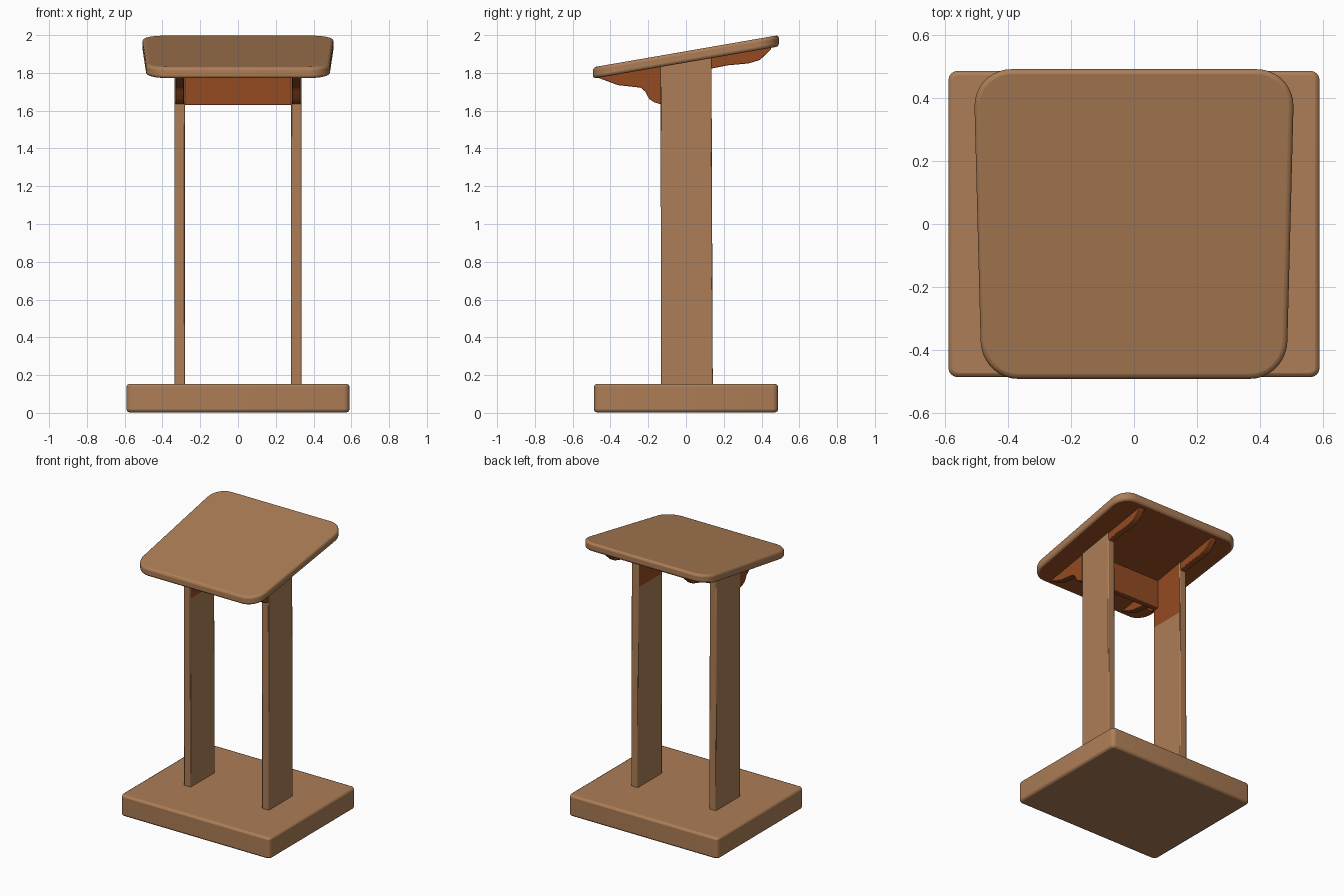
import bpy, bmesh, math
from mathutils import Vector

if "Cube" in bpy.data.objects:
    bpy.data.objects.remove(bpy.data.objects["Cube"])


def material(name, rgb):
    m = bpy.data.materials.new(name)
    m.diffuse_color = (*rgb, 1.0)
    m.use_nodes = True
    m.node_tree.nodes["Principled BSDF"].inputs["Base Color"].default_value = m.diffuse_color
    return m


TAN = material("tan wood", (0.413, 0.205, 0.093))
ORANGE = material("orange wood", (0.300, 0.070, 0.016))


def under(y):
    """Height of the sloping underside of the desk top."""
    return 1.77 + (y + 0.49) * 0.173


def prism(points, offset):
    """Closed solid from an outline swept along a vector."""
    bm = bmesh.new()
    f = bm.faces.new([bm.verts.new(p) for p in points])
    ext = bmesh.ops.extrude_face_region(bm, geom=[f])["geom"]
    bmesh.ops.translate(bm, vec=Vector(offset),
                        verts=[g for g in ext if isinstance(g, bmesh.types.BMVert)])
    bmesh.ops.recalc_face_normals(bm, faces=bm.faces)
    bm.normal_update()
    return bm


def finish(name, bm, mats, bevel, segments=2):
    me = bpy.data.meshes.new(name)
    bm.to_mesh(me)
    bm.free()
    for m in mats:
        me.materials.append(m)
    ob = bpy.data.objects.new(name, me)
    bpy.context.collection.objects.link(ob)
    bpy.ops.object.select_all(action='DESELECT')
    ob.select_set(True)
    bpy.context.view_layer.objects.active = ob
    bpy.ops.object.shade_smooth_by_angle(angle=math.radians(35))
    b = ob.modifiers.new("soft edges", 'BEVEL')
    b.width, b.segments = bevel, segments
    b.limit_method, b.angle_limit = 'ANGLE', math.radians(30)
    b.material = 0
    return ob


def rounded(x0, x1, y0, y1, r, seg, taper=0.0):
    """Rounded rectangle outline, narrower towards the front by taper."""
    pts = []
    for cx, cy, a0 in ((x1 - r, y1 - r, 0), (x0 + r, y1 - r, 90),
                       (x0 + r, y0 + r, 180), (x1 - r, y0 + r, 270)):
        for i in range(seg + 1):
            a = math.radians(a0 + 90 * i / seg)
            x, y = cx + r * math.cos(a), cy + r * math.sin(a)
            pts.append((x * (1 - taper * (y1 - y) / (y1 - y0)), y))
    return pts


# base slab
base = [(x, y, 0.003) for x, y in rounded(-0.59, 0.59, -0.487, 0.487, 0.03, 4)]
finish("base", prism(base, (0, 0, 0.15)), [TAN], 0.014)

# sloping desk top, orange underneath
top = [(x, y, under(y)) for x, y in rounded(-0.51, 0.51, -0.492, 0.492, 0.12, 9, 0.05)]
bm = prism(top, (0, 0, 0.06))
for f in bm.faces:
    f.material_index = 1 if f.normal.z < -0.5 else 0
finish("desk_top", bm, [TAN, ORANGE], 0.016, 3)

# bracket profiles (y, z) under the desk top
front_profile = [(-0.47, 1.776), (-0.36, 1.735), (-0.24, 1.722), (-0.215, 1.70),
                 (-0.195, 1.662), (-0.17, 1.645), (-0.12, 1.63)]
back_profile = [(0.13, 1.822), (0.22, 1.84), (0.33, 1.85), (0.39, 1.868),
                (0.42, 1.895), (0.45, 1.925)]

for side, s in (("left", -1), ("right", 1)):
    # upright post, upper inner face orange
    inner = 0.281
    outline = [(-0.132, 0.14), (0.142, 0.14), (0.135, under(0.135) + 0.01),
               (-0.135, under(-0.135) + 0.01)]
    bm = prism([(s * inner, y, z) for y, z in outline], (s * 0.055, 0, 0))
    split = 1.5 if s < 0 else 1.58
    bmesh.ops.bisect_plane(bm, geom=bm.verts[:] + bm.edges[:] + bm.faces[:],
                           plane_co=(0, 0, split), plane_no=(0, 0, 1))
    bm.normal_update()
    for f in bm.faces:
        high = f.calc_center_median().z > split + 0.01
        f.material_index = 1 if high and f.normal.x * s < -0.9 else 0
    finish(side + "_post", bm, [TAN, ORANGE], 0.006)

    # front and back brackets
    for part, prof in (("front", front_profile), ("back", back_profile)):
        lid = [(y, under(y) + 0.01) for y in (prof[-1][0], prof[0][0])]
        pts = [(s * (inner + 0.005), y, z) for y, z in prof + lid]
        finish(f"{side}_{part}_bracket", prism(pts, (s * 0.045, 0, 0)), [ORANGE], 0.004)

# cross panel between the posts
panel = [(-0.13, 1.63), (-0.09, 1.63), (-0.09, under(-0.09) + 0.01), (-0.13, under(-0.13) + 0.01)]
finish("cross_panel", prism([(-0.285, y, z) for y, z in panel], (0.57, 0, 0)), [ORANGE], 0.004)
